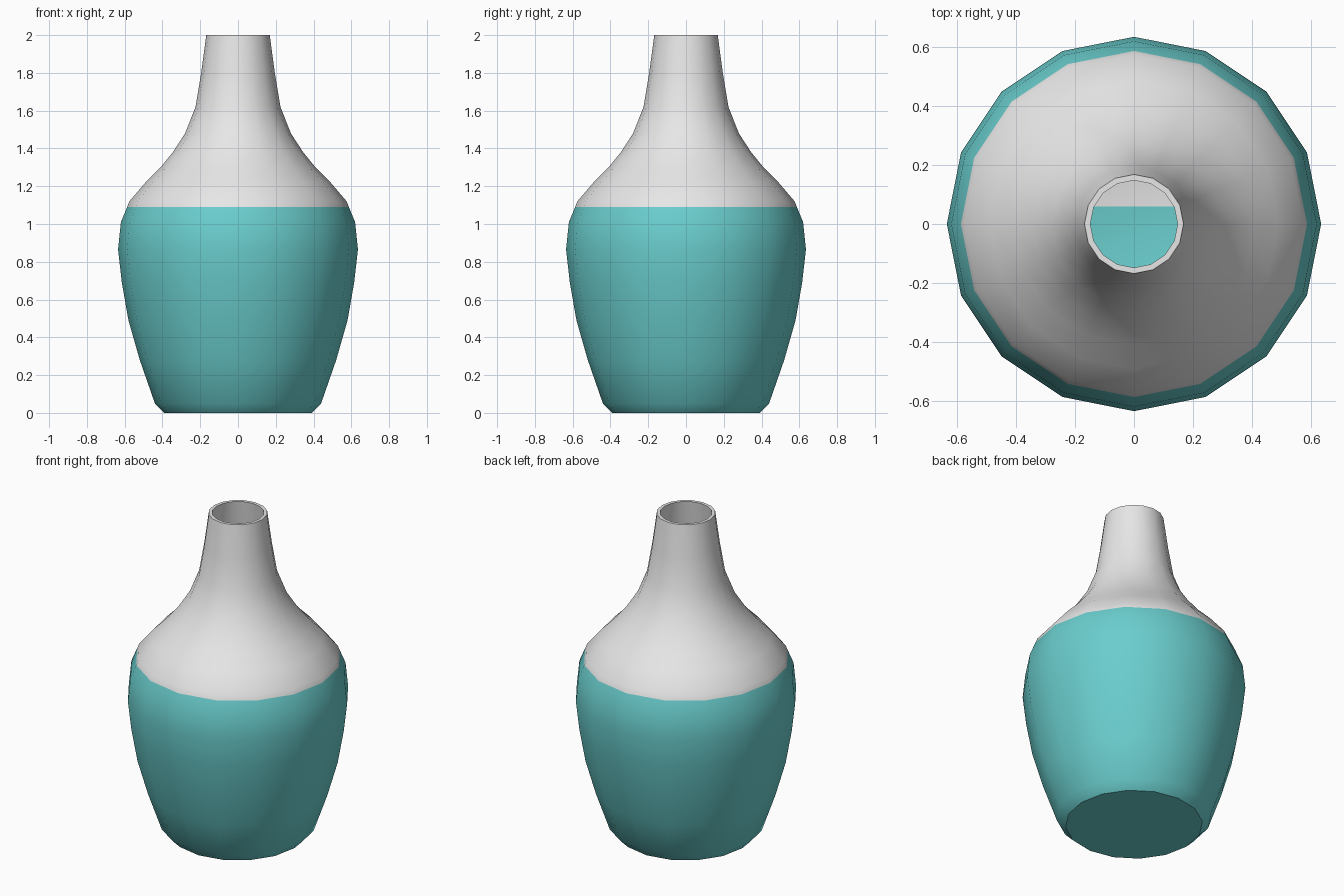
import bpy, bmesh, math
from mathutils import Vector

if "Cube" in bpy.data.objects:
    bpy.data.objects.remove(bpy.data.objects["Cube"])

SIDES, WALL, PAINT_Z = 16, 0.02, 1.09

# outer profile (radius, height), base to lip
PROFILE = [(0.39, 0), (0.44, 0.05), (0.52, 0.28), (0.58, 0.49), (0.615, 0.69),
           (0.635, 0.865), (0.62, 1.01), (0.587, PAINT_Z), (0.575, 1.12), (0.49, 1.22),
           (0.41, 1.30), (0.345, 1.38), (0.28, 1.48), (0.225, 1.62),
           (0.195, 1.80), (0.168, 2.0)]


def material(name, rgb):
    m = bpy.data.materials.new(name)
    m.diffuse_color = (*rgb, 1)
    m.use_nodes = True
    m.node_tree.nodes["Principled BSDF"].inputs["Base Color"].default_value = m.diffuse_color
    return m


def ring(bm, r, z):
    return [bm.verts.new((r * math.cos(2 * math.pi * i / SIDES),
                          r * math.sin(2 * math.pi * i / SIDES), z)) for i in range(SIDES)]


# inner profile runs back down from lip to inside floor
inner = [(r - WALL, z) for r, z in reversed(PROFILE)]
inner[-1] = (PROFILE[0][0] - WALL, WALL)

bm = bmesh.new()
rings = [ring(bm, r, z) for r, z in PROFILE + inner]
for a, b in zip(rings, rings[1:]):
    for i in range(SIDES):
        j = (i + 1) % SIDES
        bm.faces.new((a[i], a[j], b[j], b[i]))
bm.faces.new(list(reversed(rings[0])))      # underside
floor = bm.faces.new(rings[-1])             # inside floor

# split the inside floor where its paint ends
bmesh.ops.bisect_plane(bm, geom=[floor] + list(floor.edges) + list(floor.verts),
                       plane_co=(0, 0.06, 0), plane_no=(0, 1, 0))

# paint: lower body teal, neck and back part of inside floor white
for f in bm.faces:
    c = f.calc_center_median()
    inside_floor = f.normal.z > 0.99 or (len(f.verts) > 4 and c.z > 0.01 and c.z < 0.03 and
                   all(abs(v.co.z - WALL) < 1e-4 for v in f.verts))
    if inside_floor:
        f.material_index = 0 if c.y > 0.06 else 1
    else:
        f.material_index = 1 if c.z < PAINT_Z else 0
# lip stays white
for f in bm.faces:
    if all(v.co.z > 1.99 for v in f.verts):
        f.material_index = 0

bm.normal_update()
mesh = bpy.data.meshes.new("vase")
bm.to_mesh(mesh)
bm.free()
mesh.materials.append(material("white glaze", (0.8, 0.8, 0.8)))
mesh.materials.append(material("teal glaze", (0.145, 0.61, 0.61)))
vase = bpy.data.objects.new("vase", mesh)
bpy.context.collection.objects.link(vase)

# smooth sides, sharp lip and base
bpy.context.view_layer.objects.active = vase
vase.select_set(True)
bpy.ops.object.shade_smooth_by_angle(angle=math.radians(35))
